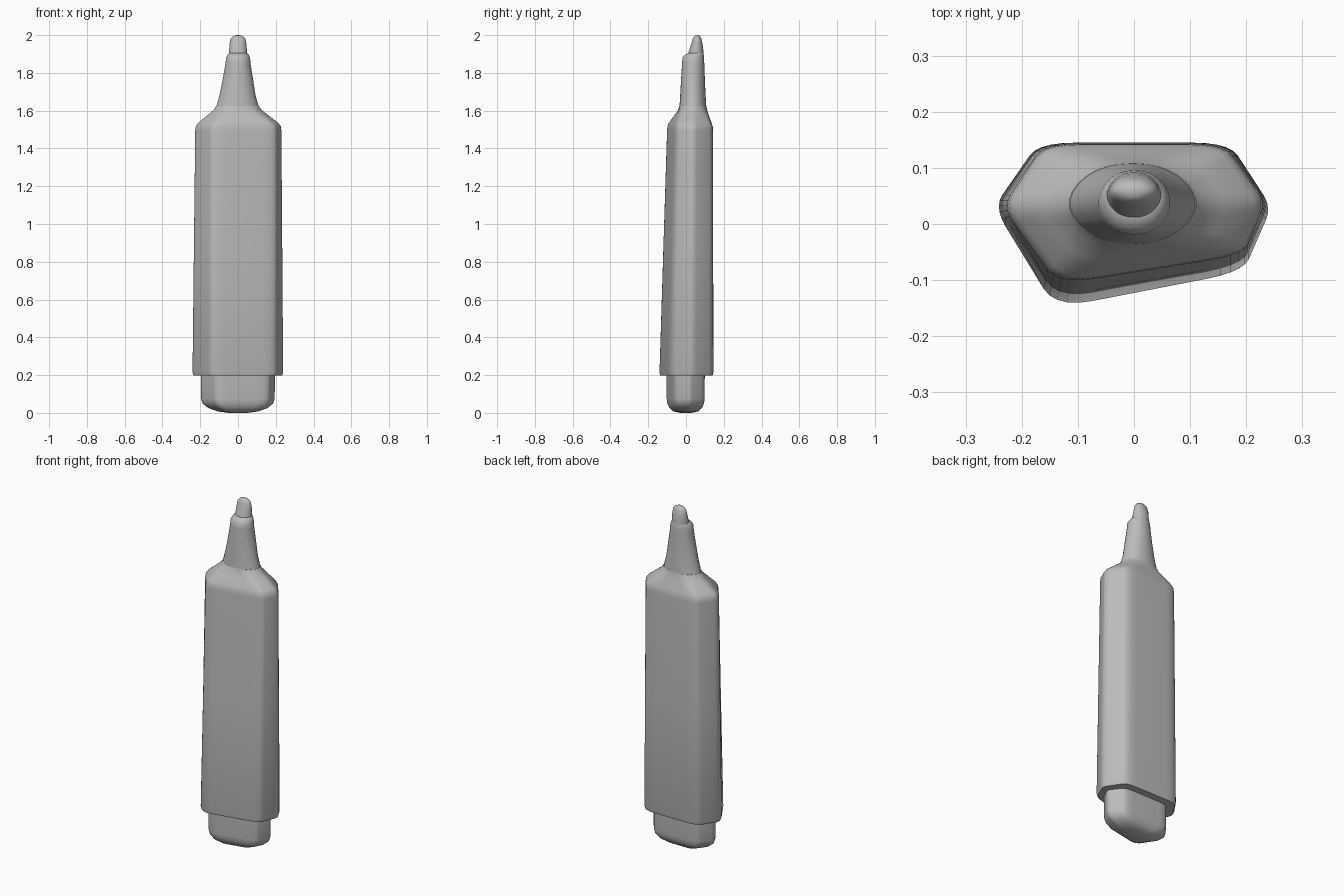
import bpy, bmesh
from math import radians, cos, sin
from mathutils import Vector

cube = bpy.data.objects.get("Cube")
if cube:
    bpy.data.objects.remove(cube)

grey = bpy.data.materials.new("plain grey")
grey.use_nodes = True
colour = (0.5, 0.5, 0.5, 1)
grey.diffuse_color = colour
grey.node_tree.nodes["Principled BSDF"].inputs["Base Color"].default_value = colour


def rounded(corners, cut, steps=6):
    """Round each corner of a polygon with a small curve."""
    pts = []
    for i, c in enumerate(corners):
        a = c.lerp(corners[i - 1], cut)
        b = c.lerp(corners[(i + 1) % len(corners)], cut)
        for s in range(steps):
            t = s / (steps - 1) * 0.96 + 0.02
            pts.append(a.lerp(c, t).lerp(c.lerp(b, t), t))
    return pts


def oval(x0, x1, y0, y1):
    """Six-sided control outline whose rounded form fills the given box."""
    cx, cy = (x0 + x1) / 2, (y0 + y1) / 2
    k = 0.5 / 0.87
    return rounded([Vector((cx + (x1 - x0) * k * cos(radians(a)),
                            cy + (y1 - y0) * k * sin(radians(a))))
                    for a in (120, 60, 0, -60, -120, -180)], 0.5)


def moved(ring, sx, sy, cx=0, cy=0):
    return [Vector((cx + (p.x - cx) * sx, cy + (p.y - cy) * sy)) for p in ring]


def mix(a, b, t):
    return [p.lerp(q, t) for p, q in zip(a, b)]


def loft(name, sections, angle=40):
    """Skin a list of (outline, height, slant) sections, closed at both ends."""
    bm = bmesh.new()
    rings = []
    for ring, z, slant in sections:
        mid = sum(p.y for p in ring) / len(ring)
        rings.append([bm.verts.new((p.x, p.y, z + slant * (p.y - mid))) for p in ring])
    n = len(rings[0])
    for a, b in zip(rings, rings[1:]):
        for i in range(n):
            j = (i + 1) % n
            bm.faces.new((a[i], a[j], b[j], b[i]))
    bm.faces.new(rings[0])
    bm.faces.new(rings[-1])
    bmesh.ops.recalc_face_normals(bm, faces=bm.faces)
    mesh = bpy.data.meshes.new(name)
    bm.to_mesh(mesh)
    bm.free()
    mesh.materials.append(grey)
    obj = bpy.data.objects.new(name, mesh)
    bpy.context.collection.objects.link(obj)
    bpy.ops.object.select_all(action='DESELECT')
    obj.select_set(True)
    bpy.context.view_layer.objects.active = obj
    bpy.ops.object.shade_smooth_by_angle(angle=radians(angle))
    return obj


# Barrel outlines: the front is skewed and tapers towards the top
low = rounded([Vector(p) for p in ((-.17, .145), (.17, .145), (.245, .03),
                                   (.195, -.085), (-.14, -.15), (-.25, .03))], 0.2)
high = rounded([Vector(p) for p in ((-.16, .143), (.16, .143), (.235, .04),
                                    (.195, -.055), (-.135, -.108), (-.235, .03))], 0.2)
neck = oval(-.115, .11, -.035, .108)

# Barrel with softened rims and sloping shoulder
loft("barrel", [
    (moved(low, .9, .9), .197, 0),
    (moved(low, .975, .97), .198, 0),
    (low, .215, 0),
    (mix(low, high, .5), .86, 0),
    (high, 1.495, 0),
    (moved(high, .985, .985, 0, .03), 1.518, 0),
    (moved(high, .93, .93, 0, .03), 1.535, 0),
    (mix(moved(high, .93, .93, 0, .03), neck, .5), 1.575, 0),
    (mix(moved(high, .93, .93, 0, .03), neck, .85), 1.603, 0),
    (neck, 1.625, 0),
], 50)

# Nozzle tapering to a collar
loft("nozzle", [
    (neck, 1.62, 0),
    (oval(-.098, .093, -.031, .104), 1.68, 0),
    (oval(-.08, .079, -.026, .1), 1.77, 0),
    (oval(-.066, .066, -.021, .097), 1.85, 0),
    (oval(-.063, .064, -.019, .096), 1.88, 0),
    (oval(-.055, .056, -.005, .094), 1.897, 0),
    (oval(-.047, .048, .012, .092), 1.905, 0),
], 50)

# Chisel nib, slanted up towards the back
loft("nib", [
    (oval(-.05, .05, .005, .094), 1.88, 0),
    (oval(-.047, .047, .016, .092), 1.92, 0),
    (oval(-.044, .044, .028, .087), 1.955, .1),
    (oval(-.039, .039, .034, .08), 1.98, .2),
    (oval(-.028, .028, .04, .073), 1.992, .2),
    (oval(-.012, .012, .048, .064), 1.999, .1),
], 60)

# End plug with a bulging underside
plug = moved(low, .82, .71, 0, -.012)
loft("end_plug", [
    (moved(plug, .25, .3), 0, 0),
    (moved(plug, .55, .65), .008, 0),
    (moved(plug, .8, .85), .026, 0),
    (moved(plug, .95, .96), .05, 0),
    (moved(plug, .99, .99), .075, 0),
    (plug, .21, 0),
], 50)
